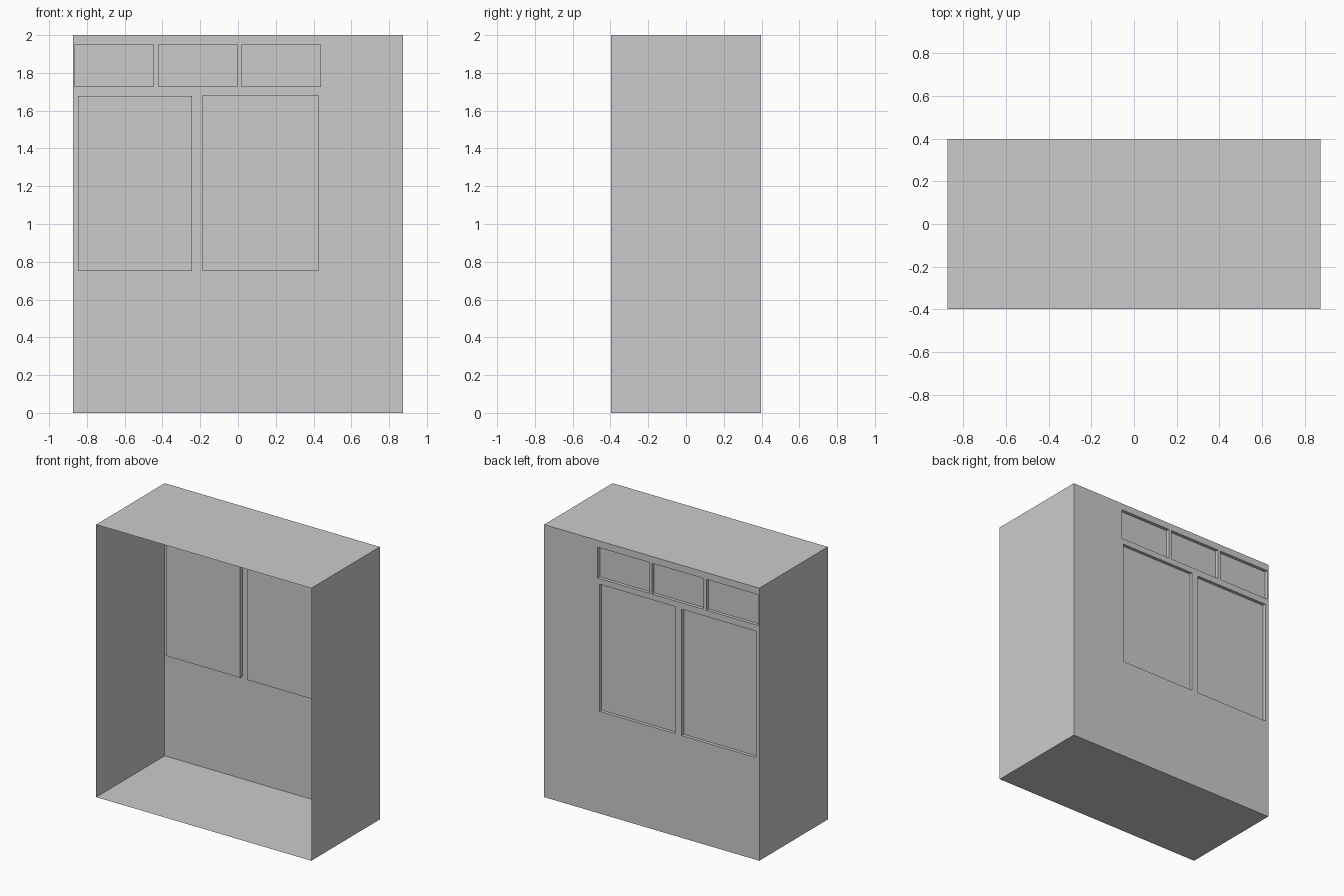
import bpy, bmesh, math

if "Cube" in bpy.data.objects:
    bpy.data.objects.remove(bpy.data.objects["Cube"])

W, D, H = 0.873, 0.397, 2.0      # half width, half depth, height
DEPTH = 0.024                    # how far the panels are pressed into the back

# Panels as x0, x1, z0, z1: three small upper ones, two tall ones
PANELS = [(-0.865, -0.444, 1.724, 1.95),
          (-0.42, -0.003, 1.724, 1.95),
          (0.019, 0.439, 1.724, 1.95),
          (-0.847, -0.243, 0.75, 1.677),
          (-0.188, 0.426, 0.75, 1.682)]


def finish(name, bm, dissolve=False):
    bmesh.ops.remove_doubles(bm, verts=bm.verts, dist=1e-5)
    if dissolve:
        bmesh.ops.dissolve_limit(bm, angle_limit=math.radians(1),
                                 verts=bm.verts, edges=bm.edges)
    me = bpy.data.meshes.new(name)
    bm.to_mesh(me)
    bm.free()
    bpy.context.collection.objects.link(bpy.data.objects.new(name, me))


def quad(bm, *pts):
    bm.faces.new([bm.verts.new(p) for p in pts])


# Thin shell: floor, top and two sides, open at the front
bm = bmesh.new()
ring = [(-W, 0), (W, 0), (W, H), (-W, H)]
for (xa, za), (xb, zb) in zip(ring, ring[1:] + ring[:1]):
    quad(bm, (xa, -D, za), (xa, D, za), (xb, D, zb), (xb, -D, zb))
bmesh.ops.remove_doubles(bm, verts=bm.verts, dist=1e-5)
for f in bm.faces:               # make every face look outward
    f.normal_update()
    c = f.calc_center_median()
    if f.normal.x * c.x + f.normal.z * (c.z - H / 2) < 0:
        f.normal_flip()
finish("cabinet_shell", bm)

# Back wall sheet, left open where the panels sit
bm = bmesh.new()
xs = sorted({-W, W} | {v for p in PANELS for v in p[:2]})
zs = sorted({0, H} | {v for p in PANELS for v in p[2:]})
for x0, x1 in zip(xs, xs[1:]):
    for z0, z1 in zip(zs, zs[1:]):
        cx, cz = (x0 + x1) / 2, (z0 + z1) / 2
        if not any(a < cx < b and c < cz < d for a, b, c, d in PANELS):
            quad(bm, (x1, D, z0), (x0, D, z0), (x0, D, z1), (x1, D, z1))

# Recessed panels with their rims
y = D - DEPTH
for a, b, c, d in PANELS:
    loop = [(b, c), (a, c), (a, d), (b, d)]
    quad(bm, *[(px, y, pz) for px, pz in loop])
    for (xa, za), (xb, zb) in zip(loop, loop[1:] + loop[:1]):
        quad(bm, (xa, D, za), (xb, D, zb), (xb, y, zb), (xa, y, za))
finish("back_wall", bm, dissolve=True)
